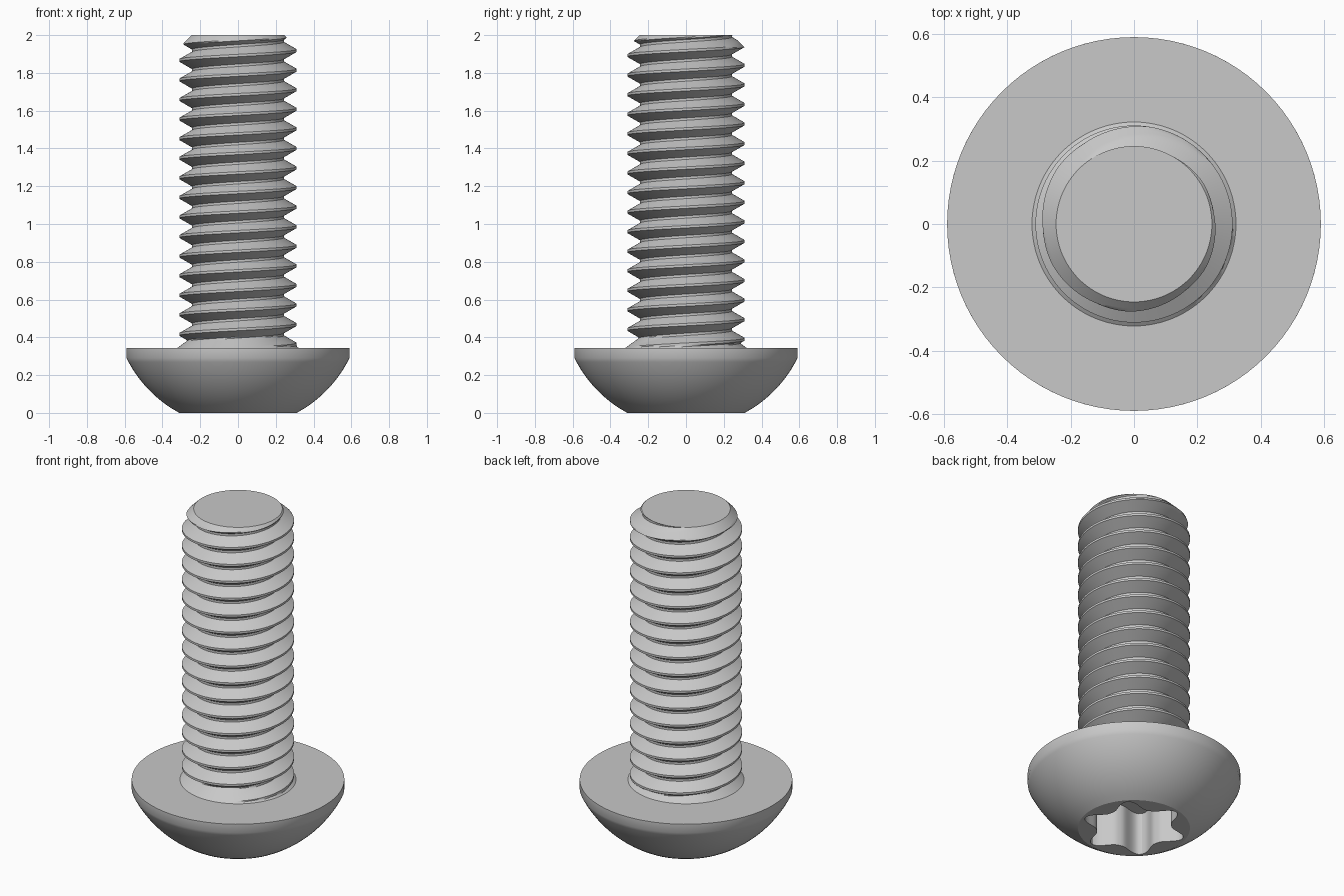
import bpy, bmesh, math

cube = bpy.data.objects.get("Cube")
if cube:
    bpy.data.objects.remove(cube, do_unlink=True)

SEG = 96            # divisions around the axis
HEAD_TOP = 0.343
TOP = 2.0
PITCH = 0.1036
ROWS = 16           # profile samples per thread turn
CREST, ROOT = 0.311, 0.243

# Single steel grey
steel = bpy.data.materials.new("steel_grey")
steel.use_nodes = True
grey = (0.58, 0.58, 0.58, 1)
steel.diffuse_color = grey
steel.node_tree.nodes["Principled BSDF"].inputs["Base Color"].default_value = grey


def finish(bm, name):
    bmesh.ops.remove_doubles(bm, verts=bm.verts, dist=1e-5)
    bmesh.ops.recalc_face_normals(bm, faces=bm.faces)
    mesh = bpy.data.meshes.new(name)
    bm.to_mesh(mesh)
    bm.free()
    mesh.materials.append(steel)
    obj = bpy.data.objects.new(name, mesh)
    bpy.context.collection.objects.link(obj)
    bpy.ops.object.select_all(action="DESELECT")
    obj.select_set(True)
    bpy.context.view_layer.objects.active = obj
    bpy.ops.object.shade_smooth_by_angle(angle=math.radians(30))
    return obj


def point(bm, r, a, z):
    return bm.verts.new((r * math.cos(a), r * math.sin(a), z))


def ring(bm, radius, z):
    angles = [math.tau * j / SEG for j in range(SEG)]
    return [point(bm, radius(a), a, z) for a in angles]


def bridge(bm, lower, upper):
    for j in range(SEG):
        k = (j + 1) % SEG
        bm.faces.new((lower[j], lower[k], upper[k], upper[j]))


def lobes(a):
    # Six-lobed driver recess with narrow tips
    wave = (1 + math.cos(6 * (a + math.radians(17)))) / 2
    return 0.208 + 0.086 * wave ** 1.5


# Domed head with the six-lobed socket in its underside
bm = bmesh.new()
rings = [ring(bm, lobes, 0.26), ring(bm, lobes, 0)]
CENTRE, BALL, STEPS = 0.579, 0.657, 14
for i in range(STEPS + 1):
    z = 0.29 * i / STEPS
    r = math.sqrt(BALL ** 2 - (CENTRE - z) ** 2)
    rings.append(ring(bm, lambda a: r, z))
rings.append(ring(bm, lambda a: 0.59, HEAD_TOP))
for lower, upper in zip(rings, rings[1:]):
    bridge(bm, lower, upper)
bm.faces.new(rings[0])
bm.faces.new(rings[-1])
finish(bm, "head")


def thread_radius(step, z):
    if z >= TOP:
        return 0.246
    if z <= HEAD_TOP:
        return 0.322
    # Narrow crest, straight flanks and narrow root
    d = abs((step + ROWS // 2) % ROWS - ROWS // 2)
    t = min(max((d - 1) / 6, 0), 1)
    r = CREST + (ROOT - CREST) * t
    # Collar above the head and chamfer at the tip
    r = max(r, 0.322 - 1.35 * (z - HEAD_TOP))
    return min(r, 0.246 + (TOP - z))


# Threaded shank: profile rows climb one pitch per turn, trimmed at both ends
bm = bmesh.new()
columns = []
for j in range(SEG + 1):
    column = []
    for step in range(-17 * ROWS, ROWS + 1):
        z = 1.918 + PITCH * (step / ROWS + j / SEG)
        z = min(max(z, HEAD_TOP), TOP)
        column.append(point(bm, thread_radius(step, z), math.tau * j / SEG, z))
    columns.append(column)
for left, right in zip(columns, columns[1:]):
    for i in range(len(left) - 1):
        quad = (left[i], right[i], right[i + 1], left[i + 1])
        # Skip faces collapsed by the trimming
        heights = [v.co.z for v in quad]
        if max(heights) - min(heights) > 1e-6:
            bm.faces.new(quad)
bm.faces.new([c[-1] for c in columns[:-1]])
loose = [v for v in bm.verts if not v.link_faces]
bmesh.ops.delete(bm, geom=loose, context="VERTS")
finish(bm, "threaded_shank")
